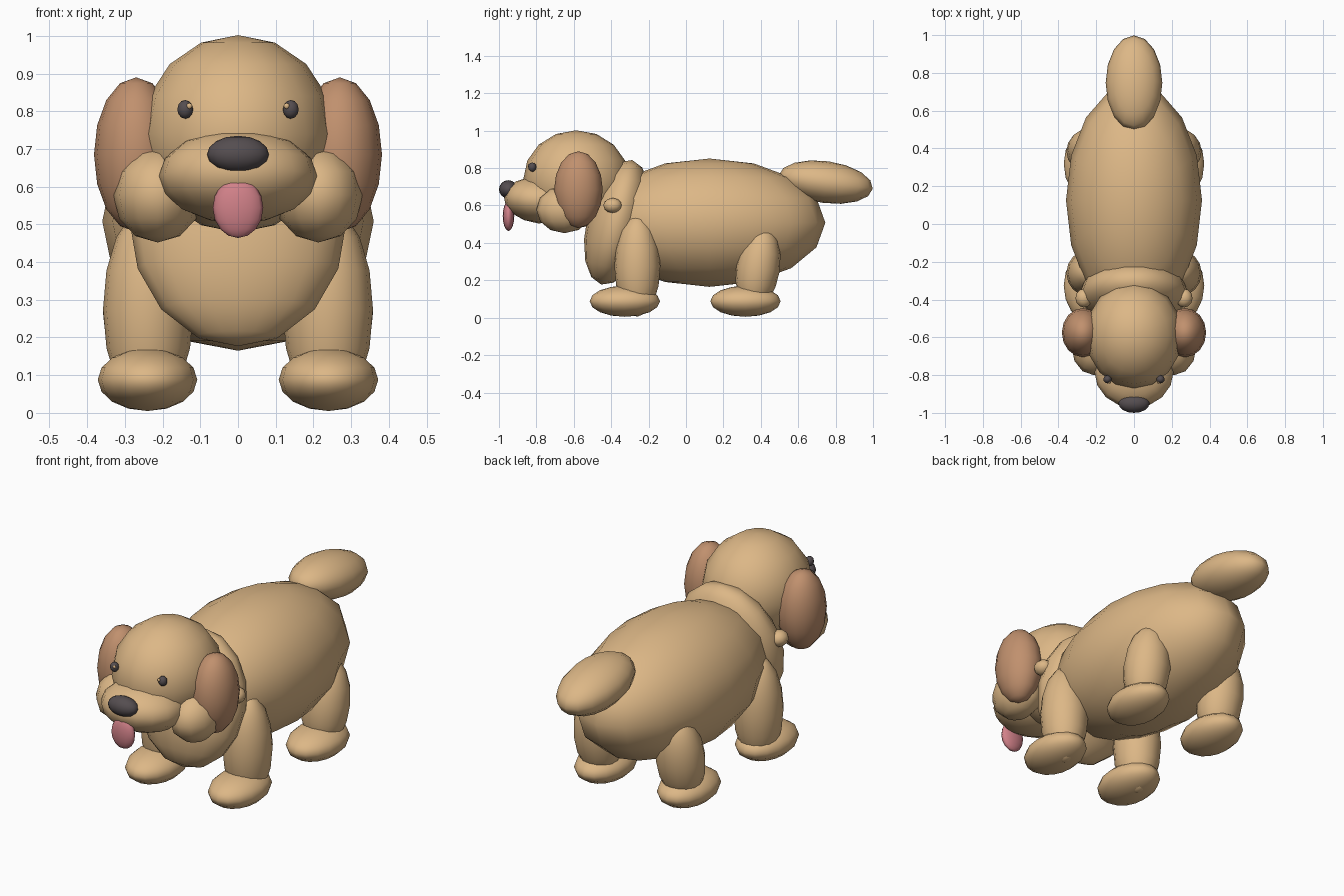
import bpy
import math

cube = bpy.data.objects.get("Cube")
if cube:
    bpy.data.objects.remove(cube, do_unlink=True)


def make_material(name, rgb):
    mat = bpy.data.materials.new(name)
    mat.use_nodes = True
    color = (*rgb, 1.0)
    mat.diffuse_color = color
    bsdf = mat.node_tree.nodes["Principled BSDF"]
    bsdf.inputs["Base Color"].default_value = color
    bsdf.inputs["Roughness"].default_value = 0.7
    return mat


tan = make_material("tan fur", (0.72, 0.475, 0.24))
brown = make_material("brown ear fur", (0.53, 0.28, 0.155))
dark = make_material("dark grey", (0.09, 0.075, 0.08))
pink = make_material("pink", (0.64, 0.22, 0.25))


def ellipsoid(name, center, radii, mat, tilt=0, segments=16, rings=8):
    """Smooth low-poly ball, scaled and pitched about the x axis."""
    bpy.ops.mesh.primitive_uv_sphere_add(
        segments=segments, ring_count=rings, radius=1, location=center,
        rotation=(math.radians(tilt), 0, 0))
    ob = bpy.context.object
    ob.name = name
    ob.scale = radii
    ob.data.materials.append(mat)
    bpy.ops.object.shade_smooth()
    return ob


def pair(name, center, radii, mat, **options):
    """Matching parts on the left (+x) and right (-x)."""
    x, y, z = center
    for side, sign in (("left", 1), ("right", -1)):
        ellipsoid(f"{side}_{name}", (sign * x, y, z), radii, mat, **options)


# Torso, chest and tail
ellipsoid("body", (0, 0.125, 0.508), (0.36, 0.62, 0.343), tan)
ellipsoid("chest", (0, -0.37, 0.51), (0.288, 0.16, 0.343), tan, tilt=-14)
ellipsoid("tail", (0, 0.747, 0.725), (0.15, 0.254, 0.112), tan, tilt=-8)
pair("shoulder_knob", (0.265, -0.392, 0.6), (0.045, 0.05, 0.04), tan,
     segments=12, rings=6)

# Legs and paws
pair("front_leg", (0.238, -0.26, 0.275), (0.12, 0.123, 0.27), tan)
pair("hind_leg", (0.238, 0.385, 0.265), (0.12, 0.117, 0.226), tan, tilt=-9)
pair("front_paw", (0.24, -0.327, 0.088), (0.132, 0.188, 0.083), tan)
pair("hind_paw", (0.24, 0.318, 0.088), (0.132, 0.188, 0.083), tan)

# Head
ellipsoid("head", (0, -0.587, 0.74), (0.256, 0.283, 0.262), tan)
ellipsoid("muzzle", (0, -0.78, 0.628), (0.21, 0.195, 0.124), tan, tilt=-6)
pair("cheek", (0.213, -0.65, 0.578), (0.118, 0.15, 0.126), tan,
     segments=12, rings=6)
pair("ear", (0.27, -0.575, 0.685), (0.112, 0.13, 0.205), brown)

# Face
ellipsoid("nose", (0, -0.95, 0.686), (0.082, 0.05, 0.049), dark)
ellipsoid("tongue", (0, -0.949, 0.544), (0.067, 0.031, 0.08), pink,
          segments=12)
pair("eye", (0.14, -0.822, 0.805), (0.022, 0.022, 0.025), dark,
     segments=10, rings=6)
pair("eye_glint", (0.129, -0.839, 0.814), (0.008, 0.006, 0.008), tan,
     segments=8, rings=4)
